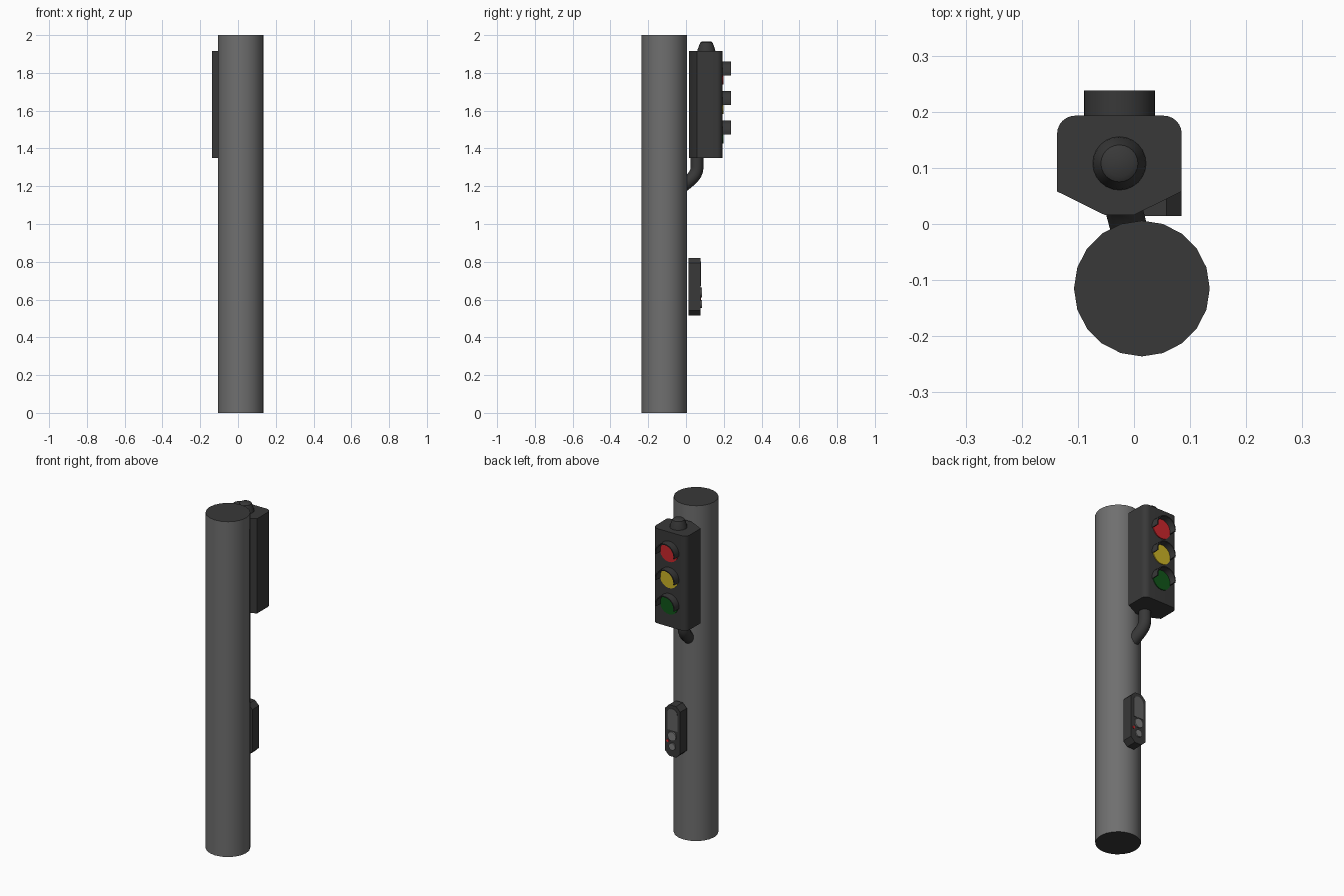
import bpy, bmesh, math
from mathutils import Vector

cube = bpy.data.objects.get("Cube")
if cube:
    bpy.data.objects.remove(cube, do_unlink=True)


def material(name, r, g, b):
    m = bpy.data.materials.new(name)
    m.use_nodes = True
    m.diffuse_color = (r, g, b, 1)
    m.node_tree.nodes["Principled BSDF"].inputs["Base Color"].default_value = (r, g, b, 1)
    return m


dark = material("dark housing", 0.04, 0.04, 0.04)
steel = material("pole grey", 0.16, 0.16, 0.16)
panel = material("panel grey", 0.12, 0.12, 0.12)
silver = material("button grey", 0.2, 0.2, 0.2)
red = material("signal red", 0.6, 0.02, 0.025)
yellow = material("signal yellow", 0.6, 0.45, 0.02)
green = material("signal green", 0.005, 0.09, 0.01)


def finish(name, bm, *mats, smooth=True):
    bmesh.ops.recalc_face_normals(bm, faces=bm.faces)
    mesh = bpy.data.meshes.new(name)
    bm.to_mesh(mesh)
    bm.free()
    ob = bpy.data.objects.new(name, mesh)
    bpy.context.collection.objects.link(ob)
    for m in mats:
        mesh.materials.append(m)
    if smooth:
        bpy.ops.object.select_all(action='DESELECT')
        ob.select_set(True)
        bpy.context.view_layer.objects.active = ob
        bpy.ops.object.shade_smooth_by_angle(angle=math.radians(35))
    return ob


def prism(name, outline, direction, *mats):
    """Extrude a closed 3D outline along a direction."""
    bm = bmesh.new()
    face = bm.faces.new([bm.verts.new(p) for p in outline])
    ext = bmesh.ops.extrude_face_region(bm, geom=[face])
    moved = [v for v in ext["geom"] if isinstance(v, bmesh.types.BMVert)]
    bmesh.ops.translate(bm, verts=moved, vec=direction)
    return finish(name, bm, *mats)


def arc(cx, cy, r, start, end, n):
    angles = [math.radians(start + (end - start) * i / n) for i in range(n + 1)]
    return [(cx + r * math.cos(a), cy + r * math.sin(a)) for a in angles]


def disc(name, x, y, z, r, depth, mat, n=24):
    ring = [(px, y, pz) for px, pz in arc(x, z, r, 0, 360, n)[:-1]]
    return prism(name, ring, (0, depth, 0), mat)


# Pole with dark end caps
ring = [(x, y, 0) for x, y in arc(0.014, -0.115, 0.121, 0, 360, 20)[:-1]]
pole = prism("pole", ring, (0, 0, 2), steel, dark)
for p in pole.data.polygons:
    p.material_index = int(abs(p.normal.z) > 0.5)

# Signal housing: rounded lens side, tapered toward the pole
HX = -0.026
half = 0.111
corner = 0.032
outline = [(HX - 0.026, 0.016), (HX + 0.026, 0.016), (HX + half, 0.058)]
outline += arc(HX + half - corner, 0.193 - corner, corner, 0, 90, 6)
outline += arc(HX - half + corner, 0.193 - corner, corner, 90, 180, 6)
outline += [(HX - half, 0.058)]
prism("signal_housing", [(x, y, 1.35) for x, y in outline], (0, 0, 0.565), dark)

# Stepped cap on top of the housing
bm = bmesh.new()
loops = []
for r, z in [(0.048, 1.912), (0.046, 1.925), (0.036, 1.952), (0.033, 1.96), (0.024, 1.966)]:
    loops.append([bm.verts.new((x, y, z)) for x, y in arc(HX, 0.108, r, 0, 360, 24)[:-1]])
for a, b in zip(loops, loops[1:]):
    for i in range(24):
        j = (i + 1) % 24
        bm.faces.new((a[i], a[j], b[j], b[i]))
bm.faces.new(loops[0])
bm.faces.new(loops[-1])
finish("top_cap", bm, dark)

# Lenses, each under an open half-round visor
for name, z, mat in [("red", 1.798, red), ("yellow", 1.642, yellow), ("green", 1.486, green)]:
    disc(name + "_lens", HX, 0.19, z, 0.059, 0.008, mat)
    shell = arc(HX, z, 0.063, -11, 191, 20) + arc(HX, z, 0.057, 191, -11, 20)
    prism(name + "_visor", [(x, 0.19, pz) for x, pz in shell], (0, 0.048, 0), dark)

# Bent bracket tube from the housing to the pole
curve = bpy.data.curves.new("bracket", 'CURVE')
curve.dimensions = '3D'
curve.bevel_depth = 0.034
curve.bevel_resolution = 4
curve.use_fill_caps = True
spline = curve.splines.new('BEZIER')
points = [(HX, 0.058, 1.37), (HX, 0.058, 1.295), (-0.003, -0.03, 1.19)]
spline.bezier_points.add(2)
for bp, co in zip(spline.bezier_points, points):
    bp.co = co
    bp.handle_left_type = bp.handle_right_type = 'FREE'
    bp.handle_left = bp.handle_right = co
spline.bezier_points[1].handle_left = (HX, 0.058, 1.32)
spline.bezier_points[1].handle_right = (HX, 0.056, 1.25)
spline.bezier_points[2].handle_left = (-0.014, 0.01, 1.225)
spline.resolution_u = 8
curve.materials.append(dark)
bracket = bpy.data.objects.new("bracket_tube", curve)
bpy.context.collection.objects.link(bracket)

# Crossing button box with chamfered corners
BX = 0.035
w, c, lo, hi = 0.05, 0.027, 0.515, 0.82
box = [(BX - w, lo + c), (BX - w + c, lo), (BX + w - c, lo), (BX + w, lo + c),
       (BX + w, hi - c), (BX + w - c, hi), (BX - w + c, hi), (BX - w, hi - c)]
prism("button_box", [(x, 0.014, z) for x, z in box], (0, 0.063, 0), dark)

# Sign plate with a rounded top, and two round buttons
plate = [(BX - 0.033, 0.672), (BX + 0.033, 0.672)] + arc(BX, 0.768, 0.033, 0, 180, 12)
prism("sign_plate", [(x, 0.076, z) for x, z in plate], (0, 0.003, 0), panel)
disc("large_button", BX, 0.076, 0.638, 0.027, 0.009, silver)
disc("small_button", BX, 0.076, 0.576, 0.021, 0.008, silver)
disc("indicator", BX + 0.032, 0.076, 0.603, 0.008, 0.004, red, 12)
